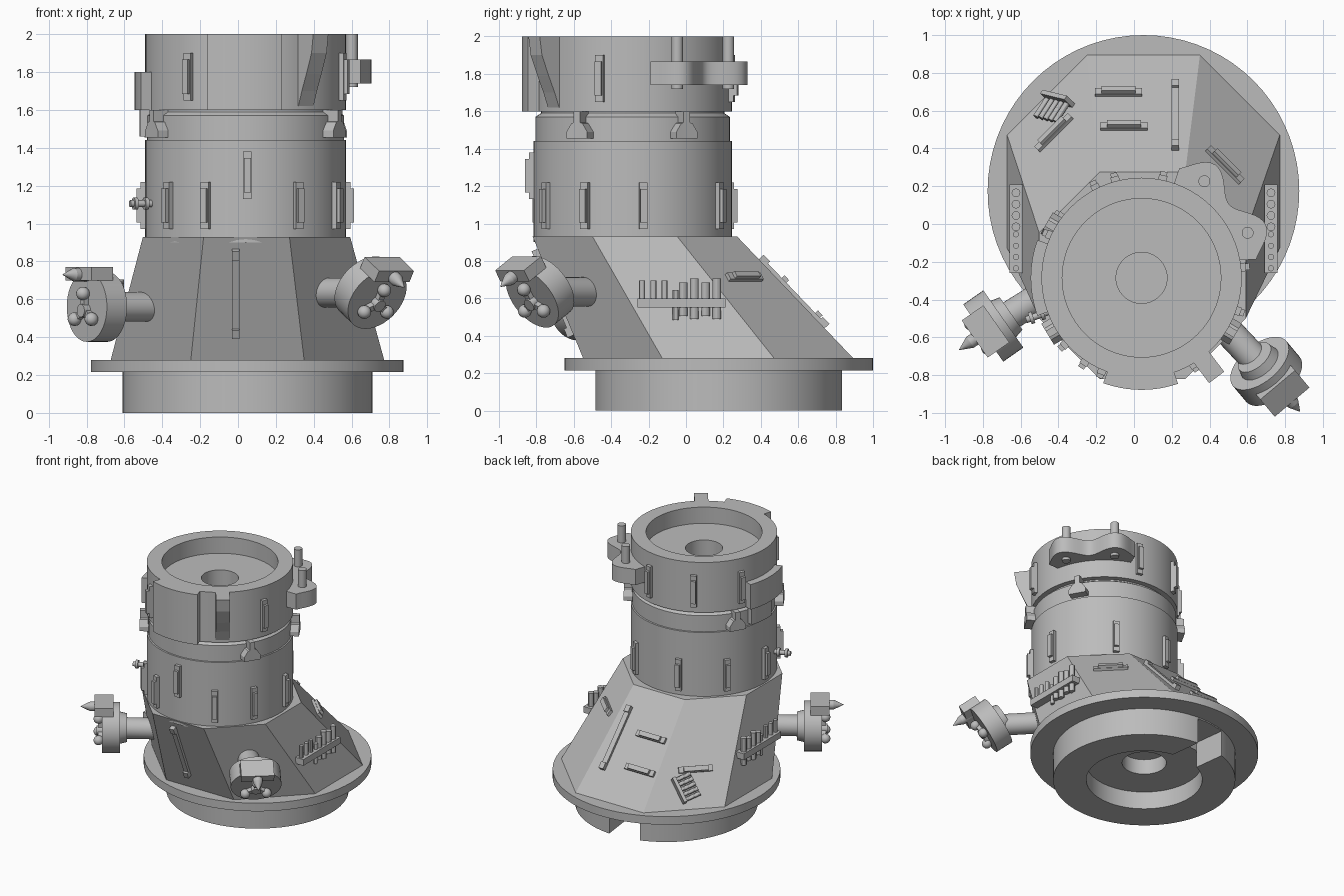
import bpy, bmesh
from math import sin, cos, pi, radians, tan
from mathutils import Matrix, Vector

cube = bpy.data.objects.get("Cube")
if cube:
    bpy.data.objects.remove(cube)

grey = bpy.data.materials.new("plain grey")
grey.use_nodes = True
grey.diffuse_color = (0.5, 0.5, 0.5, 1)
grey.node_tree.nodes["Principled BSDF"].inputs["Base Color"].default_value = (0.5, 0.5, 0.5, 1)

NECK = Vector((0.04, -0.285, 0))
BASE = Vector((0.05, 0.175, 0))


def finish(name, bm, matrix=Matrix(), smooth=False):
    bmesh.ops.recalc_face_normals(bm, faces=bm.faces)
    mesh = bpy.data.meshes.new(name)
    bm.to_mesh(mesh)
    bm.free()
    mesh.materials.append(grey)
    ob = bpy.data.objects.new(name, mesh)
    bpy.context.collection.objects.link(ob)
    ob.matrix_world = matrix
    if smooth:
        bpy.ops.object.select_all(action='DESELECT')
        ob.select_set(True)
        bpy.context.view_layer.objects.active = ob
        bpy.ops.object.shade_smooth_by_angle(angle=radians(30))
    return ob


def box(name, size, matrix):
    bm = bmesh.new()
    bmesh.ops.create_cube(bm, size=1)
    bmesh.ops.scale(bm, vec=size, verts=bm.verts)
    return finish(name, bm, matrix)


def cyl(name, r, depth, matrix, r2=None, segs=24):
    bm = bmesh.new()
    bmesh.ops.create_cone(bm, cap_ends=True, segments=segs, radius1=r,
                          radius2=r if r2 is None else r2, depth=depth)
    return finish(name, bm, matrix, True)


def prism(name, pts, depth, matrix, smooth=False):
    bm = bmesh.new()
    face = bm.faces.new([bm.verts.new((x, y, 0)) for x, y in pts])
    top = bmesh.ops.extrude_face_region(bm, geom=[face])["geom"]
    bmesh.ops.translate(bm, vec=(0, 0, depth),
                        verts=[g for g in top if isinstance(g, bmesh.types.BMVert)])
    return finish(name, bm, matrix, smooth)


def lathe(name, profile, centre):
    bm = bmesh.new()
    vs = [bm.verts.new((r, 0, z)) for r, z in profile]
    edges = [bm.edges.new(p) for p in zip(vs, vs[1:])]
    bmesh.ops.spin(bm, geom=vs + edges, cent=(0, 0, 0), axis=(0, 0, 1),
                   angle=2 * pi, steps=72, use_duplicate=False)
    bmesh.ops.remove_doubles(bm, verts=bm.verts, dist=0.0005)
    return finish(name, bm, Matrix.Translation(centre), True)


def frame(origin, tangent, up):
    # local x runs sideways, y up the surface, z outward
    m = Matrix((tangent, up, tangent.cross(up))).transposed().to_4x4()
    return Matrix.Translation(origin) @ m


def radial(az, r, z, centre=NECK):
    a = radians(az)
    return frame(centre + Vector((r * cos(a), r * sin(a), z)),
                 Vector((-sin(a), cos(a), 0)), Vector((0, 0, 1)))


def move(x, y, z):
    return Matrix.Translation((x, y, z))


def turn(deg, axis):
    return Matrix.Rotation(radians(deg), 4, axis)


def sector(name, a0, a1, r0, r1, z0, z1):
    angles = [radians(a0 + (a1 - a0) * i / 12) for i in range(13)]
    pts = [(r1 * cos(a), r1 * sin(a)) for a in angles]
    pts += [(r0 * cos(a), r0 * sin(a)) for a in reversed(angles)]
    prism(name, pts, z1 - z0, move(NECK.x, NECK.y, z0), True)


def clip(m, length=0.25, width=0.045):
    box("clip_base", (width, length, 0.04), m)
    box("clip_pad", (width * 0.8, length * 0.72, 0.04), m @ move(0, 0, 0.02))


# base ring with flange, underside recess and rear notch
base = lathe("base", [(0, .26), (.16, .26), (.16, .14), (.42, .14), (.42, 0), (.66, 0),
                      (.66, .215), (.825, .215), (.825, .28), (0, .28)], BASE)
cutter = box("notch_cutter", (0.25, 0.41, 0.4), radial(97, 0.6, 0, BASE))
cutter.hide_render = True
mod = base.modifiers.new("notch", 'BOOLEAN')
mod.operation = 'DIFFERENCE'
mod.object = cutter
bpy.context.view_layer.objects.active = base
bpy.ops.object.modifier_apply(modifier="notch")
bpy.data.objects.remove(cutter)

# leaning eight-sided skirt
LOW, HIGH = Vector((0.05, 0.172, 0.28)), Vector((0.045, -0.273, 0.93))
LOW_R, HIGH_R = 0.722, 0.547
bm = bmesh.new()
rings = []
for c, ap in ((LOW, LOW_R), (HIGH, HIGH_R)):
    R = ap / cos(pi / 8)
    rings.append([bm.verts.new(c + Vector((R * cos(pi / 8 + k * pi / 4), R * sin(pi / 8 + k * pi / 4), 0)))
                  for k in range(8)])
for k in range(8):
    j = (k + 1) % 8
    bm.faces.new((rings[0][k], rings[0][j], rings[1][j], rings[1][k]))
for ring in rings:
    bm.faces.new(ring)
finish("skirt", bm)


def on_skirt(az, t, u=0):
    a = radians(az)
    d, tang = Vector((cos(a), sin(a), 0)), Vector((-sin(a), cos(a), 0))
    p0, p1 = LOW + d * LOW_R, HIGH + d * HIGH_R
    rise = p1 - p0
    up = (rise - tang * rise.dot(tang)).normalized()
    return frame(p0.lerp(p1, t) + tang * u, tang, up)


# neck and head turned as one body, with recess and socket on top
lathe("neck_and_head", [(0, .9), (.53, .9), (.53, 1.44), (.52, 1.442), (.52, 1.57), (.49, 1.59),
                        (.49, 1.6), (.53, 1.6), (.53, 2), (.42, 2), (.42, 1.87),
                        (.135, 1.87), (.135, 1.72), (0, 1.72)], NECK)
sector("head_front_panel", 250, 289, 0.5, 0.593, 1.6, 2.0)
sector("head_side_plate", 160, 200, 0.5, 0.587, 1.6, 1.8)
sector("neck_side_plate", 163, 186, 0.48, 0.56, 1.46, 1.6)

# flared fin on the head
prism("head_fin", [(.48, 2), (.66, 2), (.645, 1.9), (.6, 1.79), (.56, 1.7), (.53, 1.62), (.48, 1.62)],
      0.1, radial(307, 0, 0) @ turn(-90, 'Y') @ move(0, 0, -0.05))

# two-lobed bracket with upright rods
outline = []
for i in range(32):
    deg = 9 + 2 * i
    r = 0.66 - 0.055 * cos(2 * pi * (deg - 40) / 34)
    outline.append((r * cos(radians(deg)), r * sin(radians(deg))))
outline += [(0.5 * cos(radians(d)), 0.5 * sin(radians(d))) for d in range(71, 8, -6)]
prism("rod_bracket", outline, 0.125, move(NECK.x, NECK.y, 1.74), True)
for az in (23, 57):
    p = radial(az, 0.61, 1.86).translation
    cyl("bracket_rod", 0.031, 0.28, Matrix.Translation(p))

# hooks under the head
for az in (30, 150, 211, 329):
    prism("hook", [(-.065, 1.455), (.065, 1.455), (.065, 1.49), (.035, 1.535), (.02, 1.54), (.02, 1.6),
                   (-.02, 1.6), (-.02, 1.54), (-.035, 1.535), (-.065, 1.49)], 0.09, radial(az, 0.49, 0))

# clips around the neck and head
for az in (6, 59, 105, 143, 180, 221, 247, 301, 332):
    clip(radial(az, 0.535, 1.095))
clip(radial(271, 0.535, 1.255))
for az in (78, 117, 155, 236, 341):
    clip(radial(az, 0.535, 1.775))

# small valve on the neck
valve = radial(200, 0.57, 1.105)
cyl("valve_stem", 0.018, 0.16, valve)
for x in (-0.03, 0.03):
    cyl("valve_wheel", 0.032, 0.02, valve @ move(0, 0, x + 0.02))

# strips and clips on the skirt
for az, t, u, length in ((270, 0.545, -0.06, 0.5), (90, 0.53, -0.17, 0.51)):
    strip = on_skirt(az, t, u)
    box("strip", (0.04, length, 0.04), strip)
    for end in (-1, 1):
        box("strip_end", (0.04, 0.05, 0.05), strip @ move(0, end * (length / 2 - 0.025), 0.01))
for az, t, u in ((90, 0.33, 0.13), (90, 0.62, 0.1), (135, 0.36, 0), (45, 0.66, 0)):
    clip(on_skirt(az, t, u) @ turn(90, 'Z'))


def rod(m, x, lo, hi, r):
    cyl("manifold_rod", r, hi - lo, m @ move(x, (lo + hi) / 2, 0) @ turn(90, 'X'), segs=12)


# rod manifolds on both sides of the skirt
for az, x, side in ((0, 0.725, 1), (180, -0.625, -1)):
    m = radial(az, 0, 0, Vector((x, -0.025, 0.575)))
    box("manifold_bar", (0.47, 0.05, 0.07), m)
    for i in range(4):
        rod(m, side * (-0.21 + 0.06 * i), -0.01 if i < 3 else -0.09, 0.12 if i < 3 else 0.07, 0.016)
        rod(m, side * (0.01 + 0.06 * i), -0.07 - 0.015 * (i % 2), 0.11 + 0.02 * (i % 2), 0.023)

# smaller manifold on the rear skirt
m = on_skirt(135, 0.17, -0.08) @ move(0, 0, 0.03) @ turn(-70, 'Z')
box("small_manifold_bar", (0.2, 0.025, 0.09), m)
for i in range(5):
    rod(m, -0.08 + 0.04 * i, 0, 0.13, 0.016)


# thruster pods on struts
def pod(centre, az, tilt, start):
    a, e = radians(az), radians(tilt)
    axis = Vector((cos(a) * cos(e), sin(a) * cos(e), sin(e)))
    tang = Vector((-sin(a), cos(a), 0))
    m = frame(centre, tang, axis.cross(tang))
    arm = centre - start
    aim = Matrix.Translation((centre + start) / 2) @ arm.to_track_quat('Z', 'Y').to_matrix().to_4x4()
    cyl("strut", 0.078, arm.length, aim, segs=32)
    cyl("pod_disc", 0.185, 0.13, m, segs=40)
    cyl("pod_collar", 0.105, 0.06, m @ move(0, 0, -0.085), r2=0.12)
    box("pod_block", (0.24, 0.07, 0.14), m @ move(0, 0.175, 0.05))
    cyl("pod_spike_body", 0.035, 0.14, m @ move(0, 0.17, 0.08), segs=16)
    cyl("pod_spike_tip", 0.035, 0.07, m @ move(0, 0.17, 0.185), r2=0.002, segs=16)
    cyl("pod_hub", 0.035, 0.05, m @ move(0, -0.02, 0.08), segs=16)
    for k in range(3):
        spoke = m @ move(0, -0.02, 0.08) @ turn(90 + 120 * k, 'Z')
        box("pod_spoke", (0.09, 0.035, 0.03), spoke @ move(0.045, 0, 0))
        bm = bmesh.new()
        bmesh.ops.create_uvsphere(bm, u_segments=16, v_segments=10, radius=0.036)
        finish("pod_ball", bm, spoke @ move(0.09, 0, 0.01), True)


pod(Vector((0.70, -0.78, 0.635)), -50, -32, Vector((0.36, -0.42, 0.635)))
pod(Vector((-0.745, -0.54, 0.56)), 215, 0, Vector((-0.36, -0.30, 0.56)))
